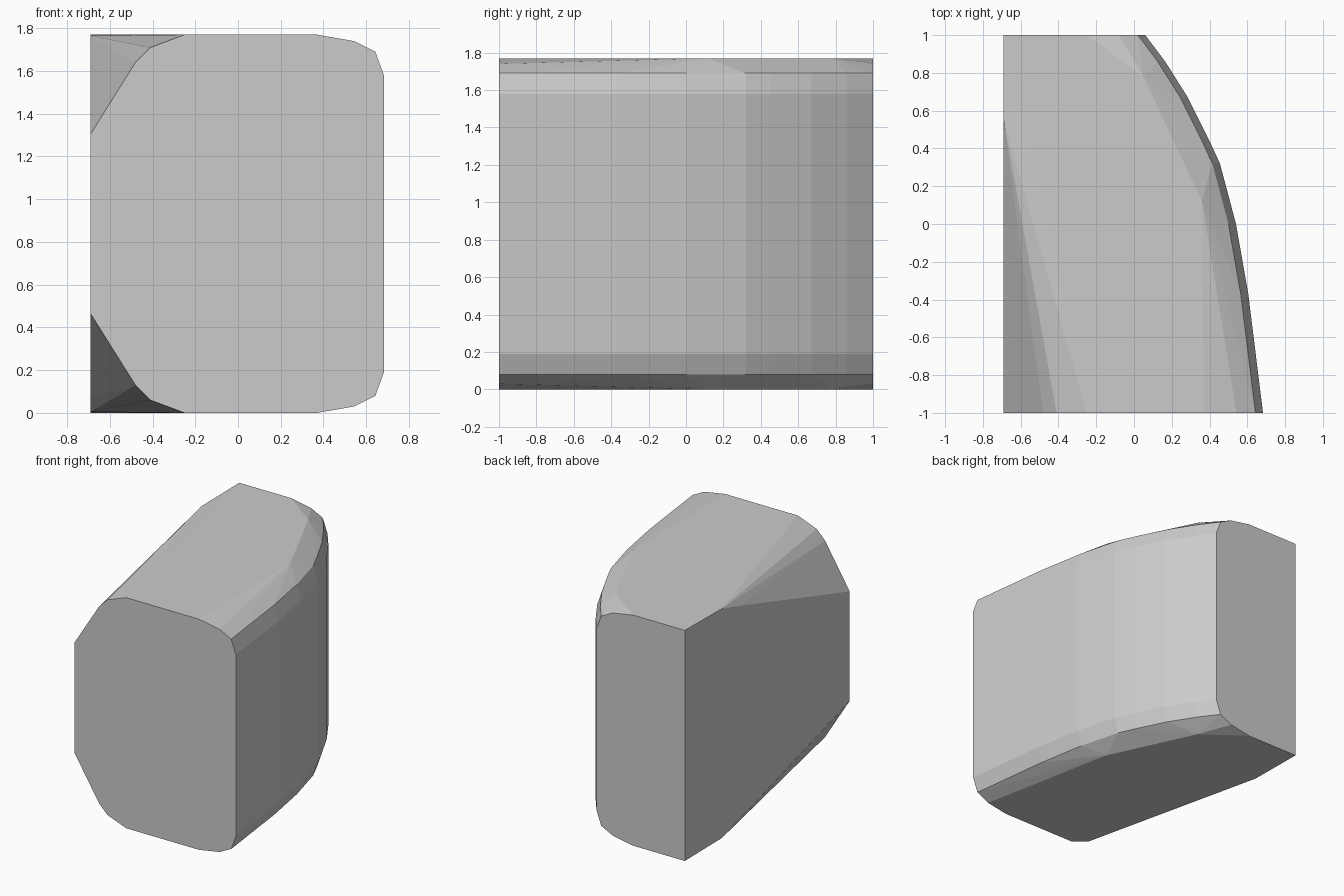
import bpy, bmesh

if "Cube" in bpy.data.objects:
    bpy.data.objects.remove(bpy.data.objects["Cube"])

H = 1.77          # full height
L = -0.69         # flat left side
pts = []

def both(x, y, z):
    """Add a point and its mirror about mid height."""
    pts.append((x, y, z))
    pts.append((x, y, H - z))

# Curved right wall: plan outline with a rounded rim at top and bottom
outline = [(0.06, 1), (0.165, 0.86), (0.285, 0.67), (0.395, 0.45), (0.455, 0.32),
           (0.50, 0.15), (0.54, 0), (0.605, -0.37), (0.683, -1)]
for x, y in outline:
    for inset, z in ((0, 0.19), (0.04, 0.08), (0.14, 0.03)):
        both(x - inset, y, z)

# Flat top and bottom
for x, y in ((L, 1), (-0.25, 1), (0.05, 0.78), (0.36, 0.12), (0.37, -1), (-0.25, -1)):
    both(x, y, 0)

# Left side: chamfer that widens towards the front
for x, y, z in ((L, 0.55, 0.005), (L, 0.32, 0.07), (L, -1, 0.465),
                (-0.48, -1, 0.13), (-0.41, -1, 0.06)):
    both(x, y, z)

# Skin the sections as one convex faceted block
bm = bmesh.new()
for p in pts:
    bm.verts.new(p)
res = bmesh.ops.convex_hull(bm, input=bm.verts)
bmesh.ops.delete(bm, geom=[v for v in bm.verts if not v.link_faces], context='VERTS')
bmesh.ops.dissolve_limit(bm, angle_limit=0.01, verts=bm.verts, edges=bm.edges)
bmesh.ops.recalc_face_normals(bm, faces=bm.faces)
mesh = bpy.data.meshes.new("rounded_block")
bm.to_mesh(mesh)
bm.free()
bpy.context.collection.objects.link(bpy.data.objects.new("rounded_block", mesh))
